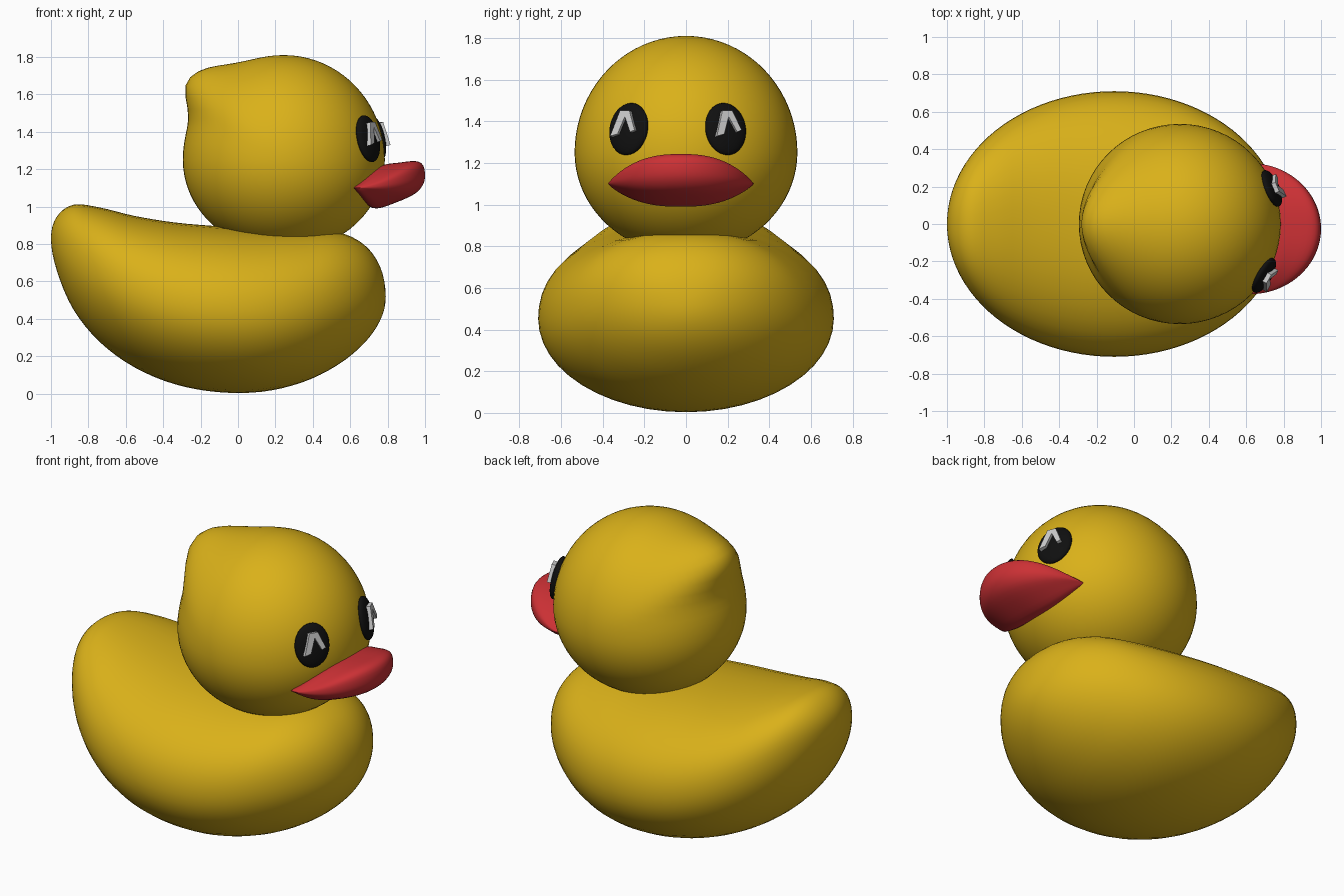
import bpy, bmesh
from math import sin, cos, pi, radians, exp, atan2, degrees
from mathutils import Vector, Matrix

if "Cube" in bpy.data.objects:
    bpy.data.objects.remove(bpy.data.objects["Cube"])


def material(name, color):
    m = bpy.data.materials.new(name)
    m.diffuse_color = (*color, 1)
    m.use_nodes = True
    m.node_tree.nodes["Principled BSDF"].inputs["Base Color"].default_value = m.diffuse_color
    return m


YELLOW = material("yellow", (0.70, 0.44, 0.01))
RED = material("red", (0.60, 0.03, 0.035))
BLACK = material("black", (0.005, 0.005, 0.005))
GREY = material("light_grey", (0.6, 0.6, 0.6))


def finish(bm, name, mat, smooth=True):
    bmesh.ops.remove_doubles(bm, verts=bm.verts, dist=1e-5)
    bmesh.ops.recalc_face_normals(bm, faces=bm.faces)
    for f in bm.faces:
        f.smooth = smooth
    me = bpy.data.meshes.new(name)
    bm.to_mesh(me)
    bm.free()
    me.materials.append(mat)
    ob = bpy.data.objects.new(name, me)
    bpy.context.collection.objects.link(ob)
    return ob


def loft(rings, name, mat):
    bm = bmesh.new()
    vs = [[bm.verts.new(p) for p in r] for r in rings]
    n = len(vs[0])
    for a, b in zip(vs, vs[1:]):
        for i in range(n):
            j = (i + 1) % n
            bm.faces.new((a[i], a[j], b[j], b[i]))
    return finish(bm, name, mat)


def catmull(p0, p1, p2, p3, t):
    return p1 + 0.5 * t * (p2 - p0 + t * (2*p0 - 5*p1 + 4*p2 - p3 + t * (3*(p1 - p2) + p3 - p0)))


def closed_spline(vals, k, t):
    n = len(vals)
    return catmull(*(vals[(k + d) % n] for d in (-1, 0, 1, 2)), t)


# body: lofted cross-sections from raised tail to chest
top = [.83, .945, 1.01, .995, .95, .915, .895, .88, .875, .865, .80, .68, .52]
bottom = [.83, .66, .45, .275, .14, .05, .008, .01, .06, .15, .265, .39, .52]
outline = top + bottom[-2:0:-1]
STEPS, SEG = 4, 48
rings = []
for s in range(12 * STEPS + 1):
    k, t = divmod(s, STEPS)
    t /= STEPS
    th = pi * s / (12 * STEPS)
    zt = closed_spline(outline, k, t)
    zb = closed_spline(outline[:1] + outline[:0:-1], k, t)
    x, w = -.105 - .895 * cos(th), .71 * sin(th)
    c, h = (zt + zb) / 2, (zt - zb) / 2
    ring = []
    for i in range(SEG):
        a = 2 * pi * i / SEG
        ca, sa = cos(a), sin(a)
        p = 2.2 if sa > 0 else 2.0
        r = (abs(ca) ** p + abs(sa) ** p) ** (-1 / p)
        ring.append((x, w * r * ca, c + h * r * sa))
    rings.append(ring)
loft(rings, "body", YELLOW)

# head: ellipsoid with a tuft pushed out at the upper back
bm = bmesh.new()
bmesh.ops.create_uvsphere(bm, u_segments=64, v_segments=40, radius=1)
for v in bm.verts:
    p = Vector((v.co.x * .54, v.co.y * .535, v.co.z * (.56 if v.co.z > 0 else .49)))
    ang = degrees(atan2(p.z, p.x)) % 360
    d = ang - 140
    g = exp(-.5 * (d / (13 if d < 0 else 8)) ** 2) * exp(-.5 * (p.y / .2) ** 2)
    flat = Vector((p.x, 0, p.z))
    if flat.length > 1e-4:
        p += flat.normalized() * .12 * g
    v.co = p + Vector((.245, 0, 1.25))
finish(bm, "head", YELLOW)

# beak: side profile shrinking towards pointed corners
profile = [(.62, 1.10), (.68, 1.02), (.74, .99), (.84, 1.02), (.94, 1.065), (.985, 1.11),
           (1.0, 1.16), (.99, 1.22), (.95, 1.243), (.86, 1.235), (.77, 1.22), (.68, 1.165)]
px, pz = [p[0] for p in profile], [p[1] for p in profile]
fine = [(closed_spline(px, k, t / 3), closed_spline(pz, k, t / 3))
        for k in range(len(profile)) for t in range(3)]
rings = []
for s in range(41):
    t = -cos(pi * s / 40)
    sx = max(0, 1 - t * t) ** .5
    sz = max(0, 1 - abs(t) ** 2.5) ** .9
    rings.append([(.62 + (x - .62) * sx, -.025 + .35 * t, 1.10 + (z - 1.10) * sz)
                  for x, z in fine])
loft(rings, "beak", RED)

# eyes: flattened ellipsoids, each with a raised angled glint
glint = [(-.07, -.045), (-.03, -.035), (.0, .05), (.038, -.025), (.062, -.015), (.022, .08), (-.03, .08)]
for side, loc, turn in (("right", (.695, -.275, 1.363), -30), ("left", (.735, .19, 1.363), 23)):
    a, e = radians(turn), radians(12)
    n = Vector((cos(a) * cos(e), sin(a) * cos(e), sin(e)))
    u = Vector((-sin(a), cos(a), 0))
    frame = Matrix((u, n.cross(u), n)).transposed().to_4x4()
    frame.translation = loc
    bm = bmesh.new()
    bmesh.ops.create_uvsphere(bm, u_segments=32, v_segments=16, radius=1,
                              matrix=frame @ Matrix.Diagonal((.105, .128, .035, 1)))
    finish(bm, side + "_eye", BLACK)
    bm = bmesh.new()
    face = bm.faces.new([bm.verts.new((x, y, .025)) for x, y in glint])
    ext = bmesh.ops.extrude_face_region(bm, geom=[face])
    bmesh.ops.translate(bm, vec=(0, 0, .025),
                        verts=[v for v in ext["geom"] if isinstance(v, bmesh.types.BMVert)])
    bm.transform(frame)
    finish(bm, side + "_eye_glint", GREY, smooth=False)
